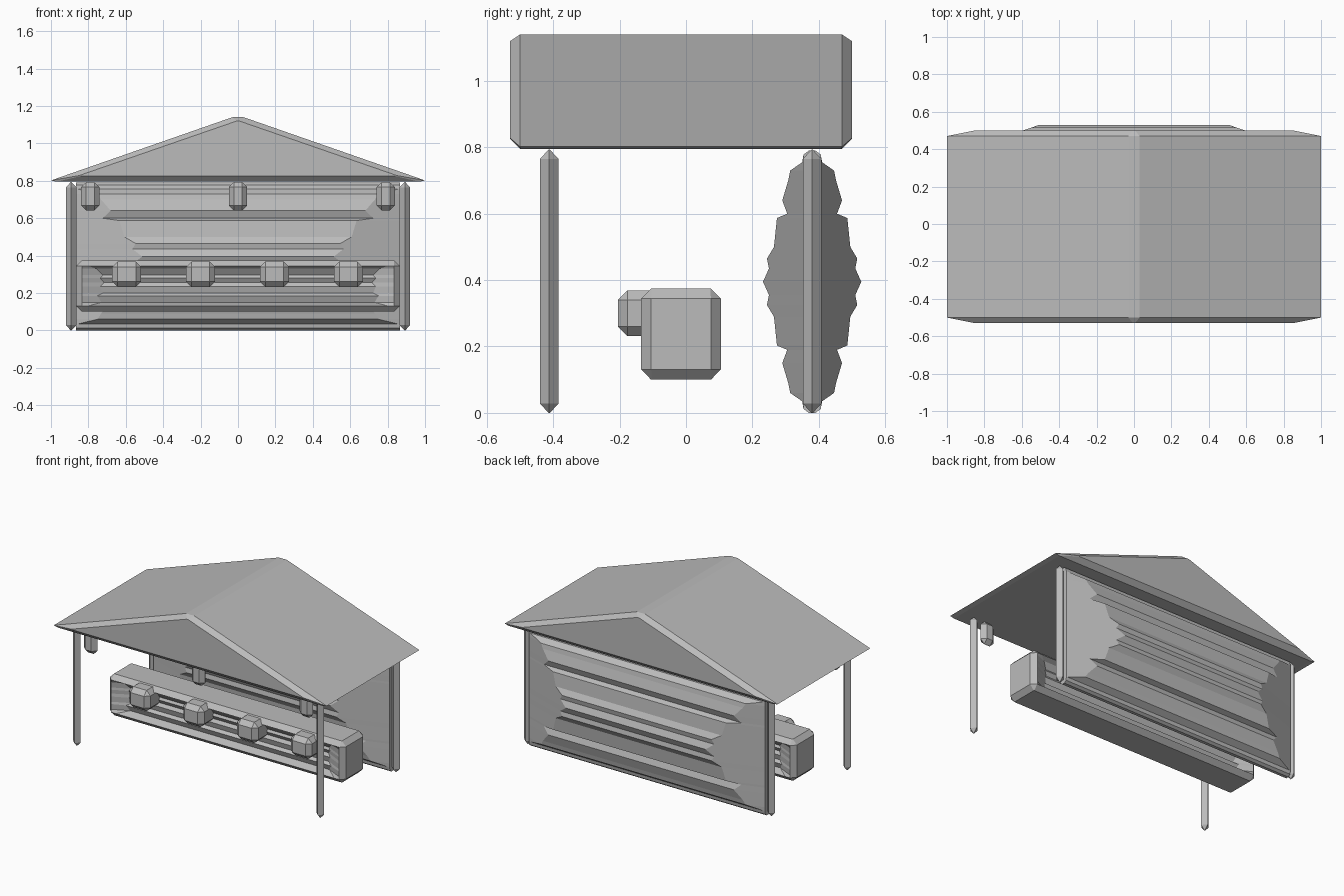
import bpy, bmesh

if "Cube" in bpy.data.objects:
    bpy.data.objects.remove(bpy.data.objects["Cube"])

grey = bpy.data.materials.new("plain grey")
grey.diffuse_color = (0.5, 0.5, 0.5, 1)
grey.use_nodes = True
grey.node_tree.nodes["Principled BSDF"].inputs["Base Color"].default_value = grey.diffuse_color


def finish(name, bm):
    bmesh.ops.recalc_face_normals(bm, faces=bm.faces)
    mesh = bpy.data.meshes.new(name)
    bm.to_mesh(mesh)
    bm.free()
    mesh.materials.append(grey)
    obj = bpy.data.objects.new(name, mesh)
    bpy.context.collection.objects.link(obj)
    return obj


def loft(name, rings):
    """Closed solid through rings that share one point count."""
    bm = bmesh.new()
    rows = [[bm.verts.new(p) for p in ring] for ring in rings]
    n = len(rows[0])
    for a, b in zip(rows, rows[1:]):
        for i in range(n):
            j = (i + 1) % n
            bm.faces.new((a[i], a[j], b[j], b[i]))
    bm.faces.new(rows[0])
    bm.faces.new(rows[-1])
    return finish(name, bm)


def sym_ring(quarter, yc, z):
    """Mirror a quarter outline in x and y around (0, yc)."""
    half = quarter + [(-x, y) for x, y in reversed(quarter)]
    full = half + [(x, -y) for x, y in reversed(half)]
    return [(x, y + yc, z) for x, y in full]


def chamfer_box(name, centre, size, bevel):
    bm = bmesh.new()
    bmesh.ops.create_cube(bm, size=1)
    for v in bm.verts:
        v.co = [c + s * k for c, s, k in zip(centre, size, v.co)]
    bmesh.ops.bevel(bm, geom=bm.edges[:], offset=bevel, segments=1,
                    affect='EDGES', clamp_overlap=True)
    return finish(name, bm)


# Roof: gable prism with chamfered ends
outer = [(-1, .802), (-.03, 1.14), (.03, 1.14), (1, .802), (.97, .795), (-.97, .795)]
inner = [(-.85, .828), (-.006, 1.12), (.006, 1.12), (.85, .828), (.84, .825), (-.84, .825)]
loft("roof", [[(x, y, z) for x, z in sec] for y, sec in
              ((-.53, inner), (-.5, outer), (.47, outer), (.5, inner))])

# Corner posts: diamond section with pointed ends
for side, x in (("left", -.892), ("right", .892)):
    for place, y in (("front", -.412), ("back", .38)):
        loft(f"{place}_{side}_post",
             [[(x + r, y, z), (x, y + r, z), (x - r, y, z), (x, y - r, z)]
              for z, r in ((0, .002), (.028, .028), (.765, .028), (.793, .002))])

# Back wall: stepped bulge with hipped ends, symmetric above and below
low = [(0, .01), (.012, .026), (.035, .03), (.06, .066), (.09, .072), (.15, .09),
       (.19, .075), (.203, .106), (.29, .115), (.325, .136), (.355, .13), (.395, .148)]
rows = low + [(.79 - z, h) for z, h in reversed(low[:-1])]
loft("back_wall", [sym_ring([(.865, min(h, .028)),
                             (.86 - max(h - .028, 0) / .345, h)], .38, z)
                   for z, h in rows])

# Counter: chamfered block with ribbed recesses in both long sides
cap = [(.835, .088), (.833, .09), (.70, .09)]
recess = [(.131, 0), (.15, .05), (.185, .035), (.2, .055), (.235, .045),
          (.255, .06), (.28, .045), (.295, .055), (.33, .03), (.345, 0)]
rings = [sym_ring(cap, -.015, .10)]
rings += [sym_ring([(.865, .09), (.835, .12), (.80 - 1.4 * d, .12 - d)], -.015, z)
          for z, d in recess]
rings.append(sym_ring(cap, -.015, .375))
loft("counter", rings)

# Blocks along the counter front
for i, x in enumerate((-.595, -.2, .195, .59)):
    chamfer_box(f"counter_block_{i + 1}", (x, -.128, .3), (.155, .155, .137), .029)

# Lanterns under the front eave
for i, x in enumerate((-.79, 0, .79)):
    chamfer_box(f"lantern_{i + 1}", (x, -.412, .717), (.098, .056, .152), .027)
